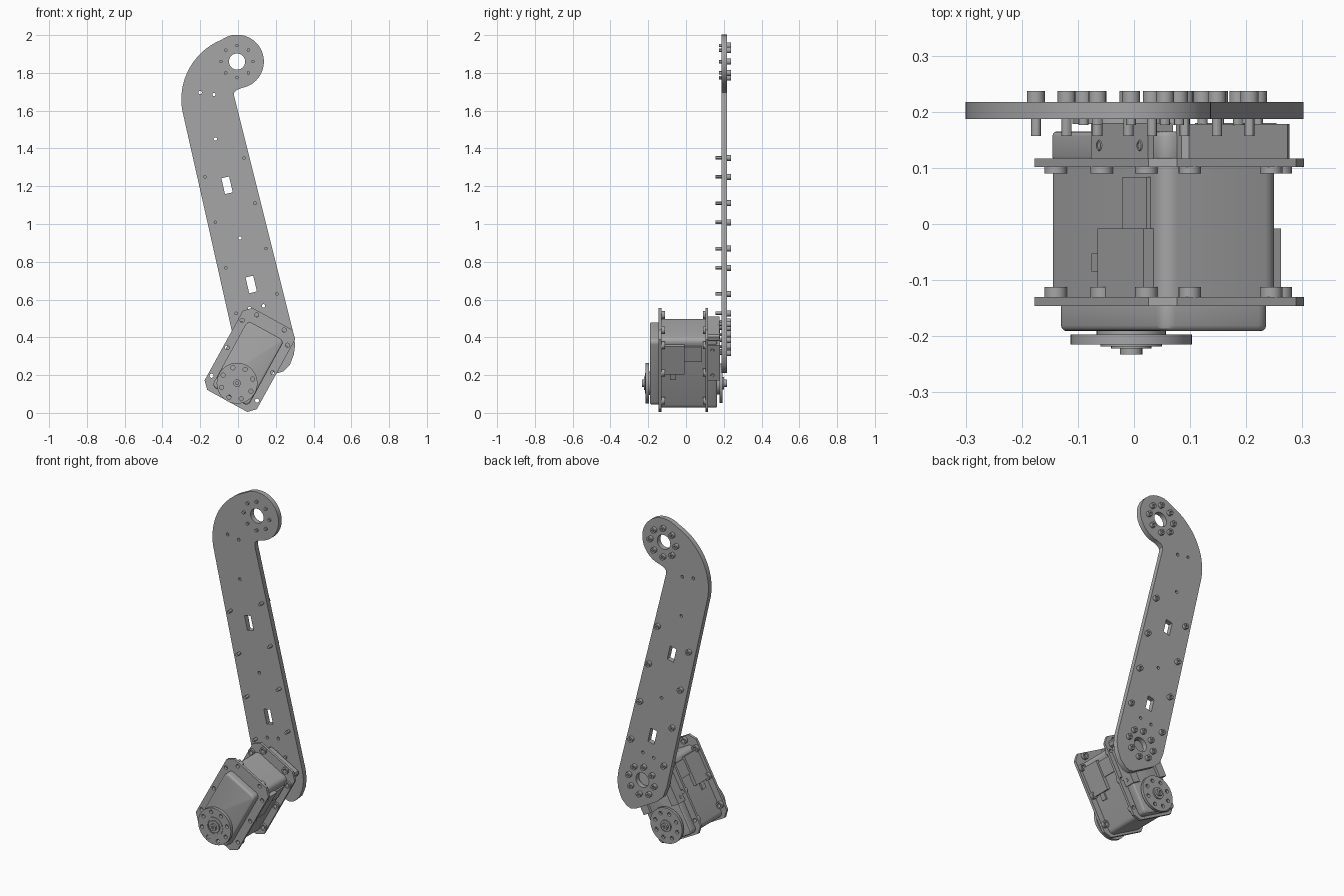
import bpy, bmesh
from math import sin, cos, pi, radians

if "Cube" in bpy.data.objects:
    bpy.data.objects.remove(bpy.data.objects["Cube"], do_unlink=True)

GREY = (0.38, 0.38, 0.38, 1)
mat = bpy.data.materials.new("plain grey")
mat.use_nodes = True
mat.diffuse_color = GREY
mat.node_tree.nodes["Principled BSDF"].inputs["Base Color"].default_value = GREY


def arc(cx, cz, r, a0, a1, n):
    steps = [radians(a0 + (a1 - a0) * i / n) for i in range(n + 1)]
    return [(cx + r * cos(a), cz + r * sin(a)) for a in steps]


def circle(c, r, n=20):
    return arc(c[0], c[1], r, 0, 360, n)[:-1]


def ring(c, r, n=8, start=0):
    return arc(c[0], c[1], r, start, start + 360, n)[:-1]


def slab(name, loops, y0, y1, bevel=0):
    """Outlines (with inner loops as holes) in the xz plane, thickened along y."""
    curve = bpy.data.curves.new(name, 'CURVE')
    curve.dimensions, curve.fill_mode = '2D', 'BOTH'
    curve.extrude = (y1 - y0) / 2
    for pts in loops:
        s = curve.splines.new('POLY')
        s.points.add(len(pts) - 1)
        for p, (x, z) in zip(s.points, pts):
            p.co = (x, z, 0, 1)
        s.use_cyclic_u = True
    tmp = bpy.data.objects.new(name + "_curve", curve)
    bpy.context.collection.objects.link(tmp)
    dg = bpy.context.evaluated_depsgraph_get()
    mesh = bpy.data.meshes.new_from_object(tmp.evaluated_get(dg))
    bpy.data.objects.remove(tmp, do_unlink=True)
    bm = bmesh.new()
    bm.from_mesh(mesh)
    bmesh.ops.remove_doubles(bm, verts=bm.verts, dist=0.0001)
    for v in bm.verts:
        x, z, d = v.co
        v.co = (x, (y0 + y1) / 2 - d, z)
    bmesh.ops.recalc_face_normals(bm, faces=bm.faces)
    if bevel:
        rim = [e for e in bm.edges if len(e.link_faces) == 2
               and e.calc_face_angle() > 1.2]
        bmesh.ops.bevel(bm, geom=rim, offset=bevel, segments=3,
                        profile=0.5, affect='EDGES')
    bm.to_mesh(mesh)
    bm.free()
    mesh.materials.clear()
    mesh.materials.append(mat)
    mesh.shade_smooth()
    mesh.set_sharp_from_angle(angle=radians(30))
    ob = bpy.data.objects.new(name, mesh)
    bpy.context.collection.objects.link(ob)
    return ob


# ---- arm plate ----
TOP, LOW = (-0.005, 1.86), (0.137, 0.40)
outline = (arc(0.04, 1.66, 0.34, 190, 113, 16)
           + arc(*TOP, 0.142, 112, -80, 32)
           + [(-0.005, 1.71), (-0.02, 1.695), (-0.02, 1.675)]
           + [(0.295, 0.415), (0.302, 0.36), (0.296, 0.31), (0.275, 0.255), (0.24, 0.22),
              (0.21, 0.21), (0.18, 0.218), (0.04, 0.298), (0.0, 0.335), (-0.025, 0.40)])


def window(cx, cz, w=0.021, h=0.043, a=radians(13)):
    return [(cx + u * w * cos(a) + v * h * sin(a), cz + u * w * sin(a) - v * h * cos(a))
            for u, v in ((-1, -1), (1, -1), (1, 1), (-1, 1))]


small_holes = [(-0.20, 1.696), (-0.127, 1.685), (-0.12, 1.45), (0.01, 0.926),
               (0.062, 0.553), (0.135, 0.567)]
slab("arm_plate", [outline, circle(TOP, 0.043, 28), circle(LOW, 0.043, 28),
                   window(-0.058, 1.205), window(0.07, 0.68)]
     + [circle(p, 0.009, 12) for p in small_holes], 0.187, 0.217)

# ---- plate screws: long ones along the edges, short ones round both hubs ----
edge = [(0.032 + 0.058 * i, 1.35 - 0.24 * i) for i in range(4)]
edge += [(-0.175 + 0.055 * i, 1.25 - 0.241 * i) for i in range(4)]
hub = ring(TOP, 0.085) + ring(LOW, 0.085, start=10)
heads = []
for p in edge + hub:
    heads += [circle(p, 0.016, 16), circle(p, 0.007, 6)]
slab("screw_heads", heads, 0.2165, 0.237)
slab("edge_screw_shafts", [circle(p, 0.009, 12) for p in edge], 0.157, 0.188)
slab("hub_screw_shafts", [circle(p, 0.009, 12) for p in hub], 0.176, 0.188)

# ---- motor: tilted frame, l along its length, w across, origin at the axle ----
AXLE = (-0.005, 0.157)
TILT = radians(61.2)


def place(l, w):
    return (AXLE[0] + l * cos(TILT) + w * sin(TILT),
            AXLE[1] + l * sin(TILT) - w * cos(TILT))


def rect(l0, l1, w0, w1, r=0, n=1):
    """Rectangle in the motor frame with chamfered (n=1) or rounded corners."""
    pts = []
    for l, w, a in ((l1 - r, w1 - r, 0), (l0 + r, w1 - r, 90),
                    (l0 + r, w0 + r, 180), (l1 - r, w0 + r, 270)):
        pts += arc(l, w, r, a, a + 90, n) if r else [(l, w)]
    return [place(*p) for p in pts]


slab("motor_body", [rect(-0.094, 0.333, -0.12, 0.12, 0.03, 6)], -0.13, 0.118)
slab("motor_front_case", [rect(-0.078, 0.318, -0.11, 0.11, 0.025, 5)], -0.191, -0.13, 0.01)
slab("motor_back_case", [rect(-0.092, 0.333, -0.12, 0.12, 0.025, 5)], 0.112, 0.165, 0.008)

# Mounting flanges with holed bosses on their inner sides
mounts = [place(l, s * 0.137) for s in (-1, 1) for l in (-0.03, 0.14, 0.305)]
mounts += [place(0.367, s * 0.083) for s in (-1, 1)]
flange = rect(-0.107, 0.389, -0.158, 0.158, 0.037)
holes = [circle(p, 0.011, 14) for p in mounts]
bosses = []
for p, h in zip(mounts, holes):
    bosses += [circle(p, 0.02, 16), h]
slab("front_flange", [flange] + holes, -0.146, -0.13)
slab("front_flange_bosses", bosses, -0.131, -0.112)
slab("back_flange", [flange] + holes, 0.102, 0.117)
slab("back_flange_bosses", bosses, 0.09, 0.103)

# Raised covers and connector blocks, mirrored on both long sides
for side, s in (("left", 1), ("right", -1)):
    def block(name, l0, l1, w0, w1, y0, y1):
        a, b = sorted((s * w0, s * w1))
        return slab(side + "_" + name, [rect(l0, l1, a, b)], y0, y1)
    block("side_cover", 0.13, 0.30, 0.11, 0.14, -0.13, -0.008)
    block("cable_rib", 0.20, 0.29, 0.11, 0.128, -0.01, 0.084)
    block("cover_clip", 0.09, 0.13, 0.11, 0.13, -0.085, -0.053)
    block("connector_block", 0.09, 0.30, 0.08, 0.131, 0.115, 0.18)
    # Sockets shown as thin dark-edged rings on the block
    for i, l in enumerate((0.12, 0.27)):
        bpy.ops.mesh.primitive_torus_add(
            major_radius=0.008, minor_radius=0.002, major_segments=14, minor_segments=5,
            location=(place(l, s * 0.131)[0], 0.14, place(l, s * 0.131)[1]),
            rotation=(0, pi / 2 + radians(28.8), 0))
        ob = bpy.context.object
        ob.name = side + "_socket_ring_" + str(i + 1)
        ob.data.materials.append(mat)
slab("end_bracket", [rect(0.32, 0.36, -0.09, 0.13, 0.01)], 0.115, 0.178)

# Front output horn
horn_holes = [circle(p, 0.011, 14) for p in ring(AXLE, 0.085, start=15)]
slab("front_horn_stem", [circle(AXLE, 0.062, 32)], -0.198, -0.185)
slab("front_horn", [circle(AXLE, 0.108, 48)] + horn_holes, -0.215, -0.197)
slab("front_horn_ring", [circle(AXLE, 0.055, 32), circle(AXLE, 0.043, 32)], -0.218, -0.214)
slab("front_horn_boss", [circle(AXLE, 0.036, 28)], -0.222, -0.214)
slab("front_axle_screw", [circle(AXLE, 0.02, 20), circle(AXLE, 0.009, 6)], -0.233, -0.221)

# Rear idler horn
idler_holes = [circle(p, 0.011, 14) for p in ring(AXLE, 0.075, start=15)]
slab("back_horn_stem", [circle(AXLE, 0.06, 32)], 0.16, 0.18)
slab("back_horn", [circle(AXLE, 0.105, 48)] + idler_holes, 0.178, 0.194)
slab("back_horn_boss", [circle(AXLE, 0.034, 28)], 0.193, 0.202)
slab("back_axle_screw", [circle(AXLE, 0.02, 20), circle(AXLE, 0.009, 6)], 0.201, 0.216)
